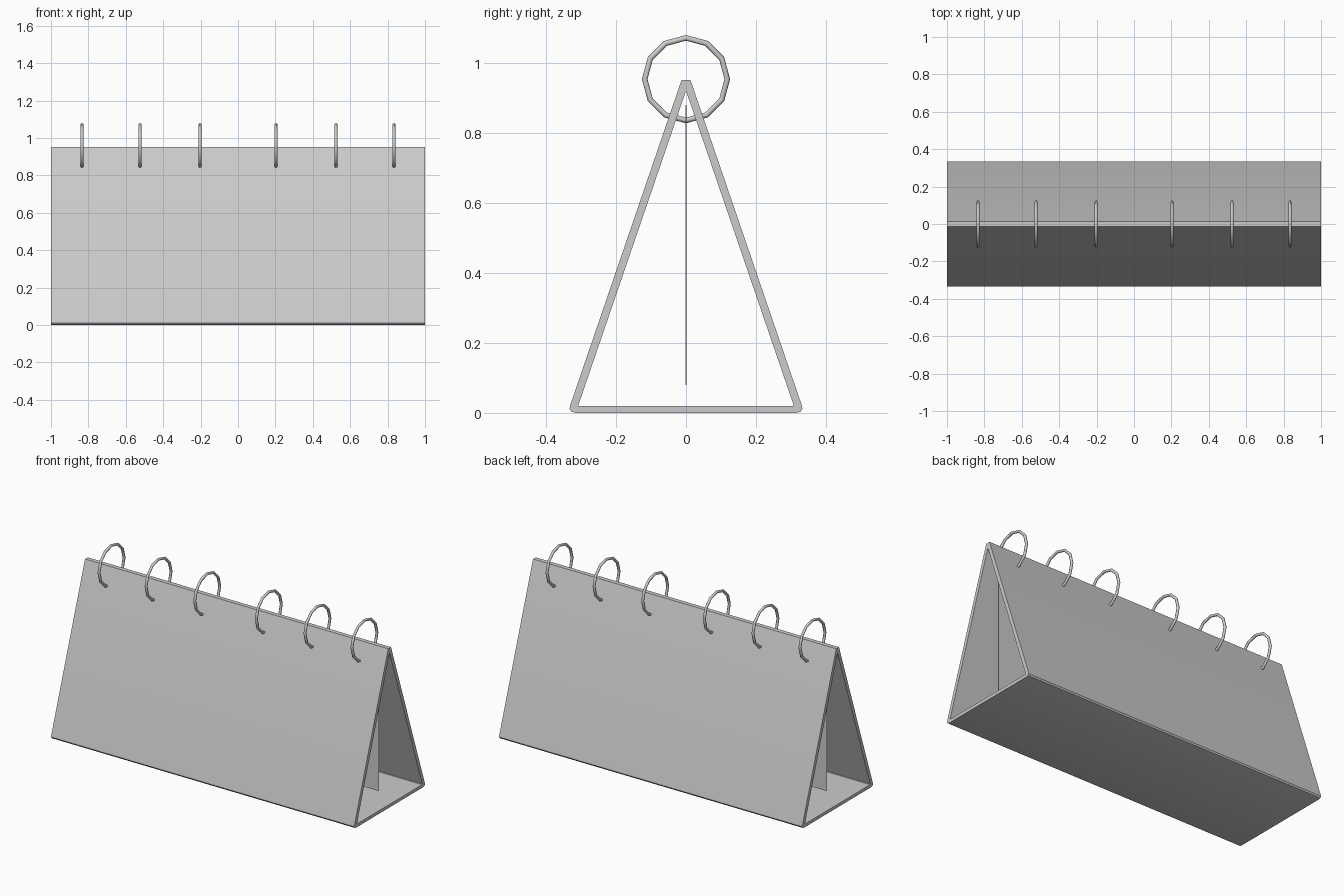
import bpy
import math

if "Cube" in bpy.data.objects:
    bpy.data.objects.remove(bpy.data.objects["Cube"])


def mesh_object(name, verts, faces, angle):
    mesh = bpy.data.meshes.new(name)
    mesh.from_pydata(verts, [], faces)
    obj = bpy.data.objects.new(name, mesh)
    bpy.context.collection.objects.link(obj)
    bpy.ops.object.select_all(action='DESELECT')
    obj.select_set(True)
    bpy.context.view_layer.objects.active = obj
    bpy.ops.object.shade_smooth_by_angle(angle=math.radians(angle))
    return obj


def mirrored(half):
    return half + [(-y, z) for y, z in reversed(half)]


# Easel stand: hollow triangular card with rounded lower corners
outer = mirrored([(0.315, 0.0), (0.327, 0.003), (0.333, 0.012), (0.331, 0.022), (0.013, 0.951)])
inner = mirrored([(0.312, 0.018), (0.309, 0.021), (0.298, 0.021 + 0.032), (0.16, 0.457), (0.002, 0.92)])
inner = mirrored([(0.30, 0.019), (0.306, 0.019), (0.308, 0.021), (0.16, 0.4535), (0.001, 0.918)])
n = len(outer)
verts = [(x, y, z) for x in (-1, 1) for loop in (outer, inner) for y, z in loop]
faces = []
for i in range(n):
    j = (i + 1) % n
    faces += [
        (i, j, 2 * n + j, 2 * n + i),                  # outside
        (n + j, n + i, 3 * n + i, 3 * n + j),          # inside
        (j, i, n + i, n + j),                          # left rim
        (2 * n + i, 2 * n + j, 3 * n + j, 3 * n + i),  # right rim
    ]
stand = mesh_object("easel_stand", verts, faces, 40)
bpy.ops.object.mode_set(mode='EDIT')
bpy.ops.mesh.select_all(action='SELECT')
bpy.ops.mesh.normals_make_consistent(inside=False)
bpy.ops.object.mode_set(mode='OBJECT')

# Page hanging inside the stand
bpy.ops.mesh.primitive_cube_add(size=1, location=(0, 0, 0.48))
page = bpy.context.object
page.name = "inner_page"
page.scale = (1.86, 0.004, 0.80)

# Twelve-sided binding rings, mirrored left and right
for k, x in enumerate((0.203, 0.524, 0.834)):
    for side, sign in (("left", -1), ("right", 1)):
        bpy.ops.mesh.primitive_torus_add(
            major_segments=12, minor_segments=8, major_radius=0.118, minor_radius=0.008,
            location=(sign * x, 0, 0.954), rotation=(0, math.pi / 2, 0))
        ring = bpy.context.object
        ring.name = f"binding_ring_{side}_{k + 1}"
        bpy.ops.object.shade_smooth_by_angle(angle=math.radians(50))
